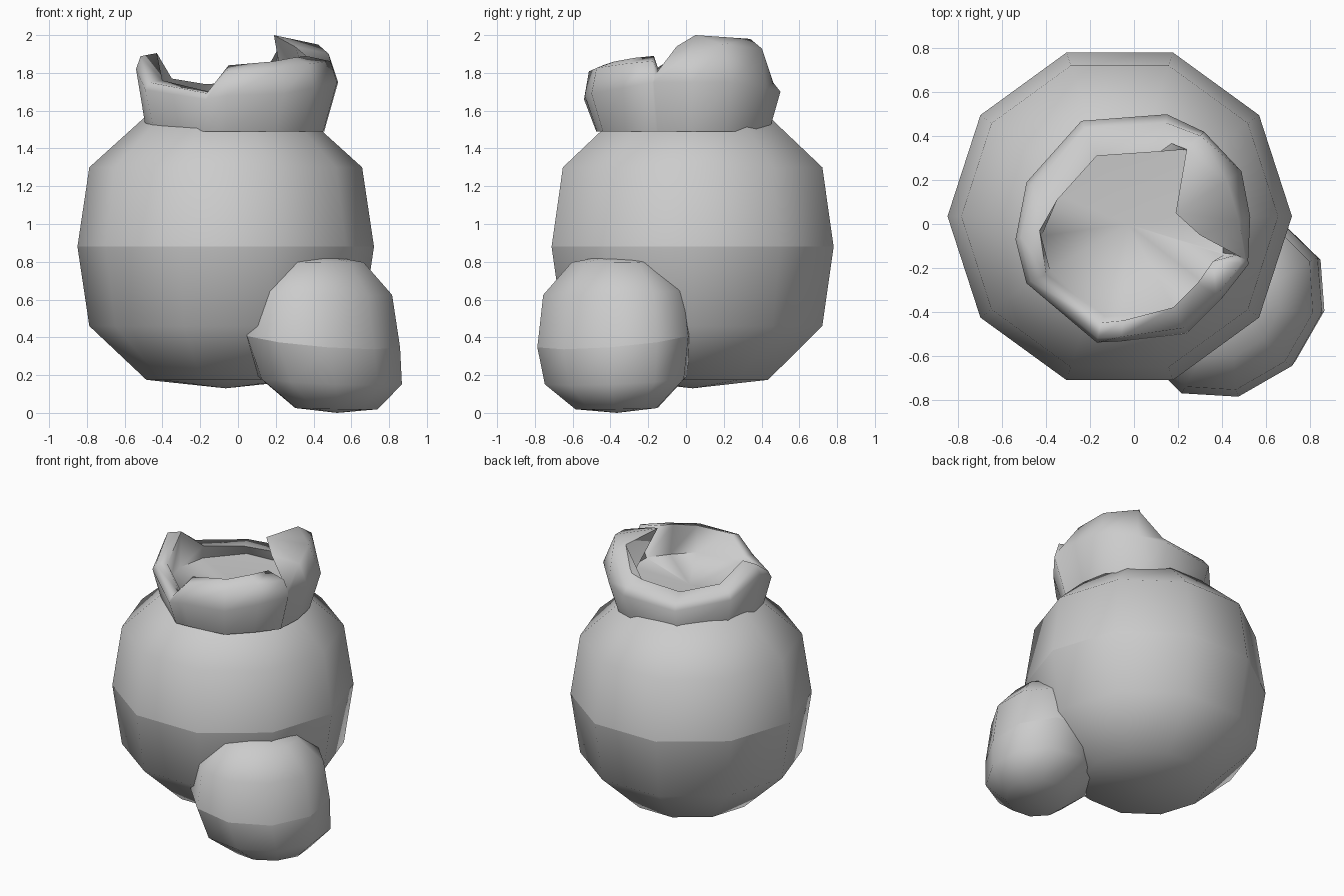
import bpy, bmesh, math
from mathutils import Matrix, Vector

if "Cube" in bpy.data.objects:
    bpy.data.objects.remove(bpy.data.objects["Cube"])

# Pouch profile from bottom to top: (radius, height), both relative to the widest ring
PROFILE = [(0.535, -0.94), (0.92, -0.56), (1, 0), (0.92, 0.56), (0.55, 0.91)]
SIDES = 10


def make_object(name, bm):
    bmesh.ops.recalc_face_normals(bm, faces=bm.faces[:])
    mesh = bpy.data.meshes.new(name)
    for f in bm.faces:
        f.smooth = True
    bm.to_mesh(mesh)
    bm.free()
    obj = bpy.data.objects.new(name, mesh)
    bpy.context.collection.objects.link(obj)
    return obj


def bridge(bm, low, high):
    n = len(low)
    for i in range(n):
        j = (i + 1) % n
        bm.faces.new((low[i], low[j], high[j], high[i]))


def cap(bm, ring, point):
    tip = bm.verts.new(point)
    for i in range(len(ring)):
        bm.faces.new((ring[i], ring[(i + 1) % len(ring)], tip))


def pouch(name, centre, rx, ry, down, up, turn, droop=0, kick=(0, 0)):
    """Ten-sided rounded bag with a hard seam; droop slopes the seam, kick shifts the bottom."""
    bm = bmesh.new()
    rings = []
    for r, h in PROFILE:
        z = h * (up if h > 0 else down)
        rings.append([bm.verts.new((rx * r * math.cos(math.tau * i / SIDES),
                                    ry * r * math.sin(math.tau * i / SIDES), z))
                      for i in range(SIDES)])
    for low, high in zip(rings, rings[1:]):
        bridge(bm, low, high)
    cap(bm, rings[0], (0, 0, -down))
    cap(bm, rings[-1], (0, 0, up))
    seam = set(rings[2])
    for e in bm.edges:
        if e.verts[0] in seam and e.verts[1] in seam:
            e.smooth = False
    for v in bm.verts:
        v.co.z -= droop * v.co.x * (1 - abs(v.co.z) / up)
        if v.co.z < 0:
            v.co.x -= kick[0] * v.co.z / down
            v.co.y -= kick[1] * v.co.z / down
    bm.transform(Matrix.Translation(centre) @ Matrix.Rotation(turn, 4, 'Z'))
    return make_object(name, bm)


# Main round body and the small bulge at its front right
pouch("body", (-0.065, 0.035, 0.88), 0.785, 0.785, 0.75, 0.75, 0)
pouch("side_bulge", (0.44, -0.38, 0.39), 0.38, 0.46, 0.39, 0.45, -math.pi / 4,
      droop=0.14, kick=(0.05, 0.07))

# Torn collar: widest point and curled-in lip of each column, counterclockwise
COLUMNS = [
    ((0.52, -0.17, 1.75), (0.47, -0.14, 1.80)),
    ((0.53, 0.03, 1.75), (0.30, -0.05, 1.94)),
    ((0.49, 0.24, 1.75), (0.19, 0.05, 2.00)),
    ((0.32, 0.42, 1.72), (0.24, 0.34, 1.98)),
    ((0.15, 0.50, 1.70), (0.12, 0.33, 1.76)),
    ((-0.24, 0.47, 1.68), (-0.17, 0.31, 1.74)),
    ((-0.49, 0.19, 1.72), (-0.35, 0.11, 1.77)),
    ((-0.54, -0.07, 1.82), (-0.43, -0.03, 1.905)),
    ((-0.49, -0.27, 1.71), (-0.40, -0.23, 1.76)),
    ((-0.17, -0.54, 1.66), (-0.15, -0.45, 1.70)),
    ((-0.06, -0.535, 1.68), (-0.05, -0.44, 1.84)),
    ((0.24, -0.50, 1.69), (0.18, -0.38, 1.86)),
    ((0.40, -0.34, 1.72), (0.29, -0.27, 1.88)),
    ((0.525, -0.18, 1.75), (0.36, -0.17, 1.89)),
]
bm = bmesh.new()
rows = [[] for _ in range(5)]
for wide, lip in COLUMNS:
    w, l = Vector(wide), Vector(lip)
    base = Vector((w.x * 0.88 - 0.01, w.y * 0.88, 1.49))
    shoulder = w.lerp(l, 0.22)
    shoulder.z = w.z + (l.z - w.z) * 0.8
    floor = Vector((w.x * 0.78, w.y * 0.78, 1.66))
    for row, p in zip(rows, (base, w, shoulder, l, floor)):
        row.append(bm.verts.new(p))
for low, high in zip(rows, rows[1:]):
    bridge(bm, low, high)
# Shallow floor inside the collar
cap(bm, rows[-1], (-0.03, 0, 1.635))
collar = make_object("collar", bm)
bpy.context.view_layer.objects.active = collar
collar.select_set(True)
bpy.ops.object.shade_smooth_by_angle(angle=math.radians(85))
